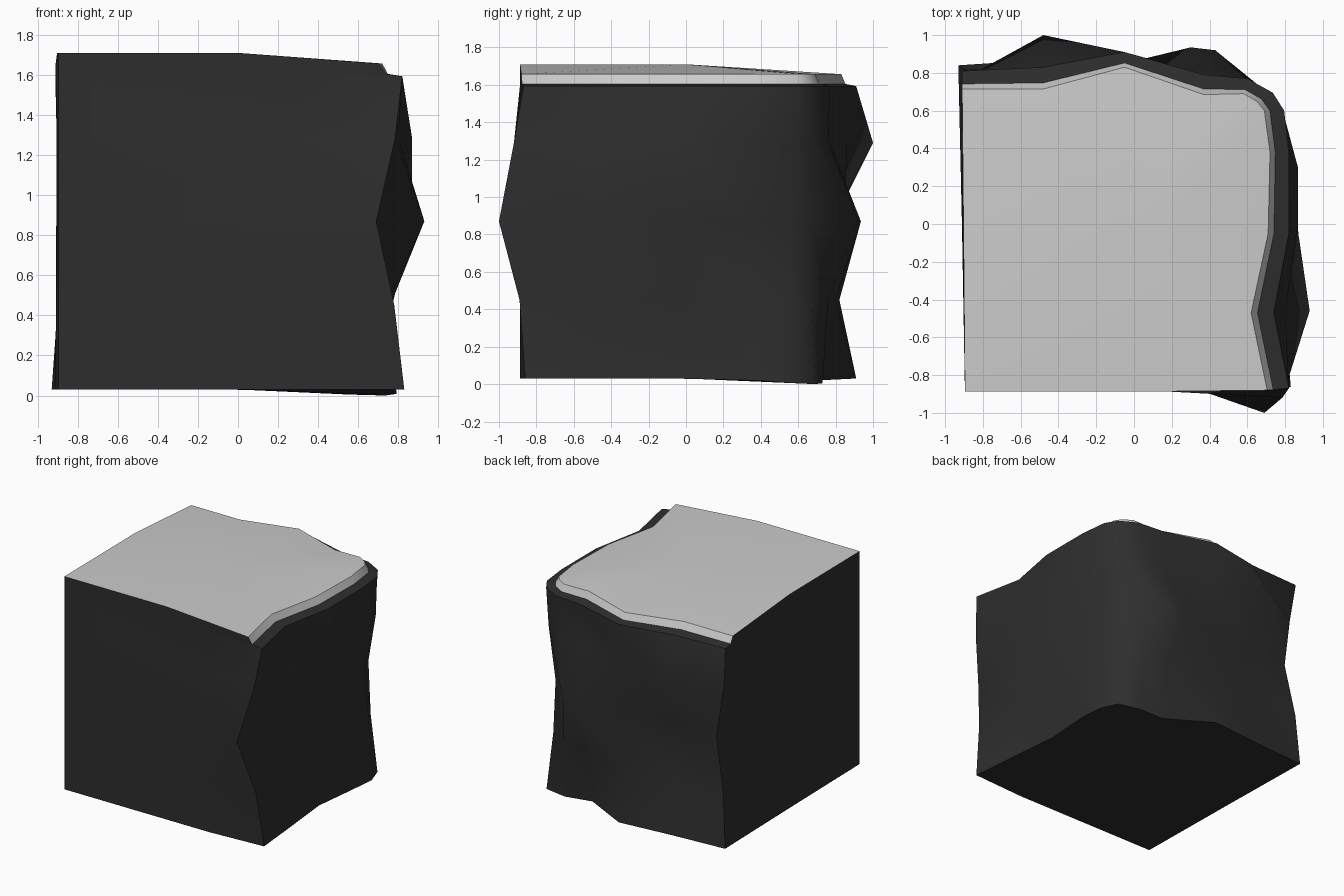
import bpy, bmesh, math

if "Cube" in bpy.data.objects:
    bpy.data.objects.remove(bpy.data.objects["Cube"])


def material(name, v):
    m = bpy.data.materials.new(name)
    m.diffuse_color = (v, v, v, 1)
    m.use_nodes = True
    m.node_tree.nodes["Principled BSDF"].inputs["Base Color"].default_value = m.diffuse_color
    return m


# Cliff contours, from the front right end, round the back corner, to the back left end
top = [(.705, -.88), (.62, -.47), (.71, -.05), (.72, .38), (.69, .60), (.65, .65),
       (.58, .69), (.37, .685), (-.05, .83), (-.48, .715), (-.91, .715)]
rim = [(.82, -.87), (.74, -.47), (.82, -.05), (.82, .38), (.795, .60), (.735, .695),
       (.60, .77), (.37, .79), (-.05, .91), (-.48, .83), (-.912, .81)]
upper = [(.785, -.92), (.80, -.47), (.868, 0), (.868, .30), (.79, .59), (.72, .685),
         (.58, .76), (.37, .77), (-.05, .86), (-.48, 1.0), (-.88, .78)]
middle = [(.69, -1.0), (.93, -.46), (.87, -.05), (.77, .36), (.72, .55), (.67, .67),
          (.43, .92), (.30, .935), (-.05, .85), (-.48, .77), (-.82, .79)]
lower = [(.78, -.89), (.74, -.47), (.76, -.05), (.77, .36), (.75, .56), (.69, .67),
         (.54, .76), (.35, .80), (-.05, .82), (-.48, .80), (-.90, .82)]
base = [(.83, -.86), (.795, -.47), (.755, -.07), (.79, .36), (.79, .54), (.735, .69),
        (.55, .73), (.32, .71), (-.05, .91), (-.48, .87), (-.93, .84)]
# Ledge between the plateau edge and the rim
ledge = [(a[0] * .72 + b[0] * .28, a[1] * .72 + b[1] * .28) for a, b in zip(top, rim)]
N = len(top)

bm = bmesh.new()


def ring(pts, z, back_x, front_x, flat_z=None):
    """Close a contour with the flat left and front sides."""
    flat_z = z if flat_z is None else flat_z
    vs = [bm.verts.new((x, y, z)) for x, y in pts]
    for x, y in ((back_x, 0), (-.895, -.888), (front_x, -.888)):
        vs.append(bm.verts.new((x, y, flat_z)))
    return vs


def cap(vs, centre, mat):
    c = bm.verts.new(centre)
    for i in range(len(vs)):
        bm.faces.new((c, vs[i], vs[(i + 1) % len(vs)])).material_index = mat


rings = [ring(top, 1.657, -.903, 0, 1.71), ring(ledge, 1.605, -.903, .1),
         ring(rim, 1.593, -.903, .2), ring(upper, 1.29, -.905, .37),
         ring(middle, .87, -.907, .37), ring(lower, .45, -.909, .37),
         ring(base, .03, -.911, .37)]
# The base dips at the rounded back corner
for i, z in ((3, .02), (4, .008), (5, 0), (6, .005), (7, .02)):
    rings[-1][i].co.z = z

# Side walls: pale band under the plateau edge, dark rock elsewhere
for k, (a, b) in enumerate(zip(rings, rings[1:])):
    for i in range(len(a)):
        j = (i + 1) % len(a)
        f = bm.faces.new((a[i], b[i], b[j], a[j]))
        f.material_index = 1 if k == 0 and i < N - 1 else 0

# Plateau and underside
cap(rings[0], (0, 0, 1.71), 1)
cap(rings[-1], (0, 0, .03), 0)
bmesh.ops.recalc_face_normals(bm, faces=bm.faces)

mesh = bpy.data.meshes.new("cliff_corner_block")
bm.to_mesh(mesh)
bm.free()
mesh.materials.append(material("dark_rock", .027))
mesh.materials.append(material("pale_ground", .6))
block = bpy.data.objects.new("cliff_corner_block", mesh)
bpy.context.collection.objects.link(block)
bpy.context.view_layer.objects.active = block
block.select_set(True)
bpy.ops.object.shade_smooth_by_angle(angle=math.radians(45))
